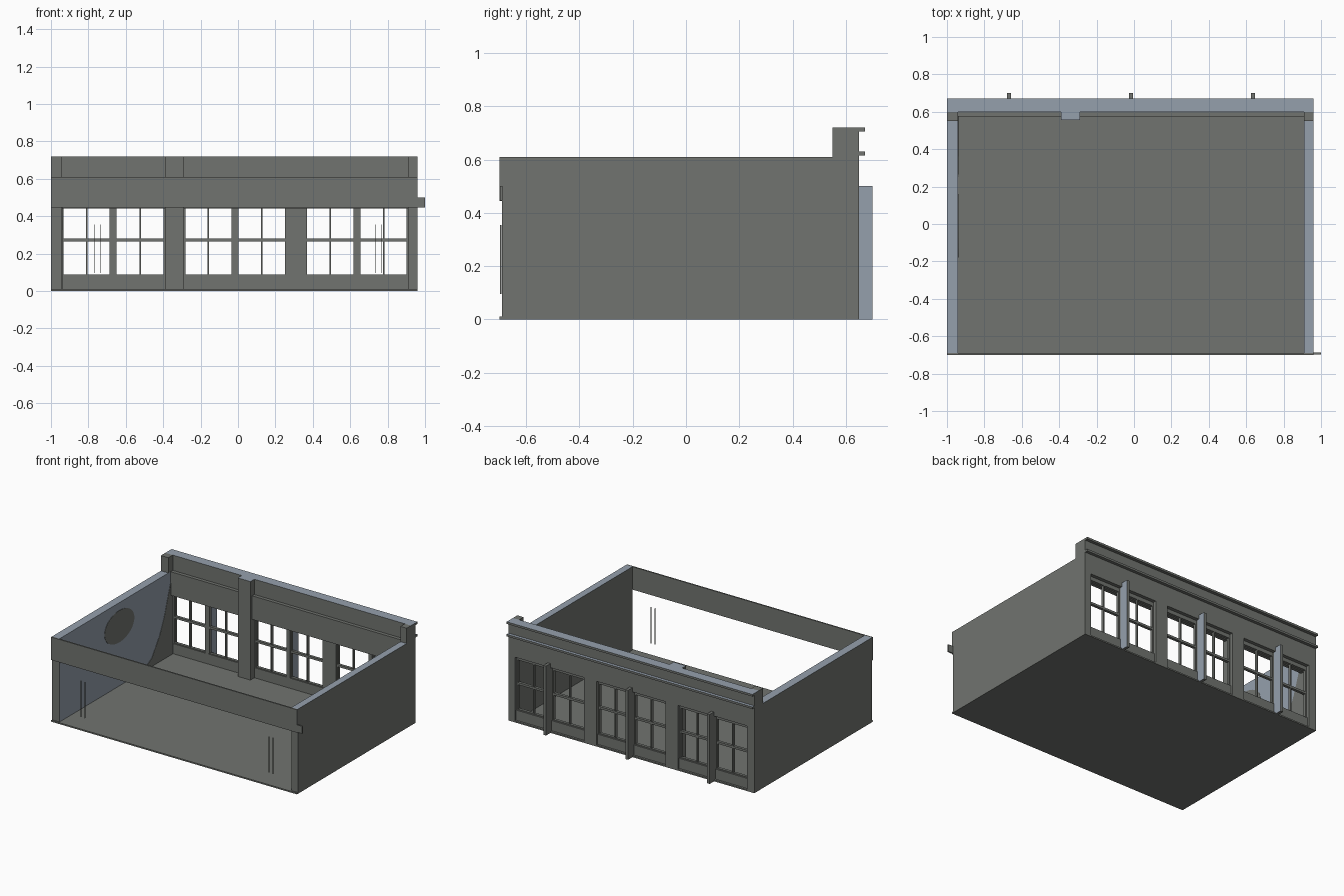
import bpy, bmesh, math
from mathutils import Vector

if "Cube" in bpy.data.objects:
    bpy.data.objects.remove(bpy.data.objects["Cube"])


def material(name, rgb):
    m = bpy.data.materials.new(name)
    m.diffuse_color = (*rgb, 1)
    m.use_nodes = True
    m.node_tree.nodes["Principled BSDF"].inputs["Base Color"].default_value = m.diffuse_color
    return m


GREY = material("warm_grey", (0.165, 0.174, 0.160))
SLATE = material("slate_blue", (0.300, 0.350, 0.415))
UP, RIGHT = Vector((0, 0, 1)), Vector((1, 0, 0))


def finish(name, bm, slate=()):
    """Grey object; faces pointing along a listed direction become slate."""
    bmesh.ops.recalc_face_normals(bm, faces=bm.faces)
    bm.normal_update()
    for f in bm.faces:
        f.material_index = int(any(f.normal.dot(d) > 0.9 for d in slate))
    me = bpy.data.meshes.new(name)
    bm.to_mesh(me)
    bm.free()
    me.materials.append(GREY)
    me.materials.append(SLATE)
    bpy.context.collection.objects.link(bpy.data.objects.new(name, me))


def box(name, x, y, z, slate=()):
    bm = bmesh.new()
    bmesh.ops.create_cube(bm, size=1)
    for v in bm.verts:
        for i, (a, b) in enumerate((x, y, z)):
            v.co[i] = a if v.co[i] < 0 else b
    finish(name, bm, slate)


def wall_plate(name, yz):
    """Thin painted shape on the inside of the left wall."""
    bm = bmesh.new()
    face = bm.faces.new([bm.verts.new((-0.94, y, z)) for y, z in yz])
    ext = bmesh.ops.extrude_face_region(bm, geom=[face])["geom"]
    for v in ext:
        if isinstance(v, bmesh.types.BMVert):
            v.co.x += 0.002
    finish(name, bm)


# Floor and side walls
box("floor", (-1, 0.96), (-0.70, 0.65), (0, 0.01))
box("left_wall", (-1, -0.94), (-0.69, 0.60), (0.01, 0.61), (UP, RIGHT))
box("right_wall", (0.91, 0.96), (-0.69, 0.60), (0.01, 0.61), (UP,))

# Painted shapes on the left wall
wall_plate("wall_disc", [(-0.01 + 0.17 * math.cos(a), 0.44 + 0.115 * math.sin(a))
                         for a in (i * math.tau / 32 for i in range(32))])
wall_plate("wall_curve", [(0.25, 0.01), (0.60, 0.01), (0.60, 0.61), (0.54, 0.43),
                          (0.50, 0.31), (0.45, 0.20), (0.36, 0.07)])

# Open front: header beam, end bracket, door handles
box("front_beam", (-1, 0.96), (-0.70, -0.69), (0.445, 0.61))
box("beam_bracket", (0.93, 1.0), (-0.698, -0.688), (0.447, 0.50))
for cx in (-0.75, 0.75):
    for dx in (-0.016, 0.016):
        box("door_handle", (cx + dx - 0.002, cx + dx + 0.002), (-0.698, -0.692), (0.095, 0.355))

# Rear wall: upper band, corner blocks, piers, inner header and column
box("rear_parapet", (-1, 0.96), (0.60, 0.65), (0.47, 0.72), (UP,))
for x in ((-1, -0.94), (0.91, 0.96)):
    box("parapet_corner", x, (0.55, 0.60), (0.60, 0.72))
for x in ((-1, -0.94), (-0.39, -0.29), (0.26, 0.36), (0.91, 0.96)):
    box("rear_pier", x, (0.60, 0.65), (0, 0.47))
box("inner_header", (-0.94, 0.91), (0.575, 0.60), (0.44, 0.61))
box("inner_column", (-0.39, -0.29), (0.555, 0.60), (0.01, 0.72), (UP,))

# Cornice strips
box("upper_cornice", (-1, 0.96), (0.65, 0.672), (0.705, 0.72), (UP,))
box("lower_cornice", (-1, 0.96), (0.65, 0.672), (0.615, 0.63), (UP,))


def window(x0, x1):
    """Four-pane sash with frame."""
    t, y, z0, z1 = 0.008, (0.605, 0.625), 0.08, 0.47
    mid = (x0 + x1) / 2
    for x in (x0 + t / 2, mid, x1 - t / 2):
        box("window_upright", (x - t / 2, x + t / 2), y, (z0, z1))
    for a, b in ((z0, z0 + t), (0.264, 0.280), (0.442, z1)):
        box("window_rail", (x0, x1), y, (a, b))


# Window bays: sill, two sashes, centre post and outside fin
for x0, x1, fin in ((-0.94, -0.39, -0.668), (-0.29, 0.26, -0.017), (0.36, 0.91, 0.637)):
    box("bay_sill", (x0, x1), (0.60, 0.635), (0, 0.083))
    window(x0, fin - 0.011)
    window(fin + 0.011, x1)
    box("bay_post", (fin - 0.011, fin + 0.011), (0.60, 0.635), (0.08, 0.47))
    box("outside_fin", (fin - 0.011, fin + 0.011), (0.635, 0.70), (0, 0.50), (RIGHT,))
